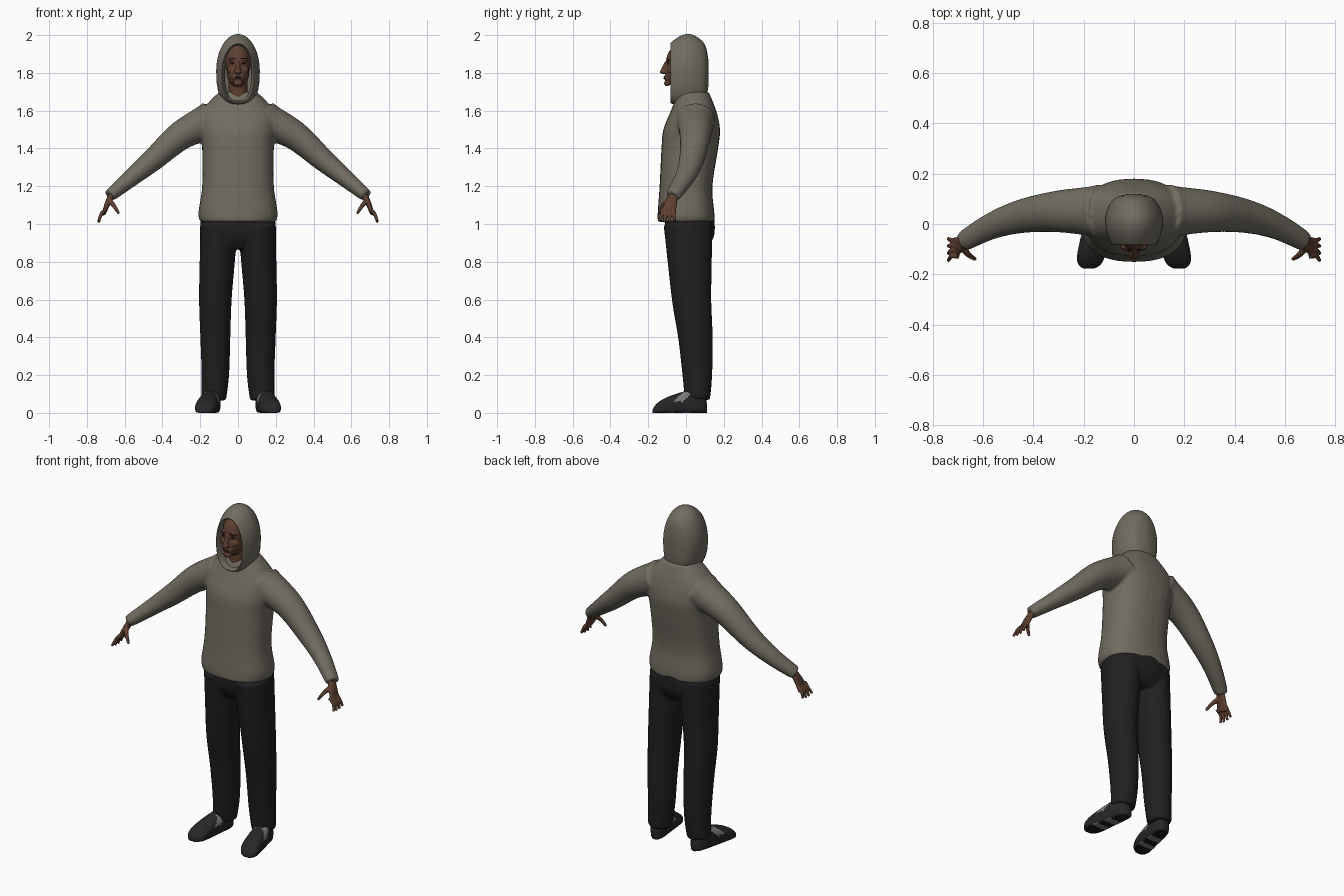
import bpy, bmesh, math
from mathutils import Vector

cube = bpy.data.objects.get("Cube")
if cube:
    bpy.data.objects.remove(cube, do_unlink=True)

X_AXIS, Y_AXIS, Z_AXIS = Vector((1, 0, 0)), Vector((0, 1, 0)), Vector((0, 0, 1))
SIDES = {"left": 1, "right": -1}


def material(name, red, green, blue):
    made = bpy.data.materials.new(name)
    made.use_nodes = True
    made.diffuse_color = (red, green, blue, 1)
    shader = made.node_tree.nodes["Principled BSDF"]
    shader.inputs["Base Color"].default_value = made.diffuse_color
    shader.inputs["Roughness"].default_value = 0.9
    return made


cloth = material("grey_cloth", 0.165, 0.15, 0.12)
denim = material("black_denim", 0.014, 0.014, 0.015)
skin_brown = material("brown_skin", 0.11, 0.05, 0.03)
lip_brown = material("dark_lip", 0.07, 0.03, 0.02)
brow_brown = material("dark_brow", 0.03, 0.01, 0.01)
leather = material("shoe_black", 0.02, 0.02, 0.02)
patch_grey = material("shoe_grey", 0.2, 0.2, 0.2)
rubber = material("sole_black", 0.01, 0.01, 0.01)


def spline(points, steps=6):
    """Smooth interpolation through points of any dimension."""
    points = [Vector(point) for point in points]
    last = len(points) - 1
    result = []
    for index in range(last):
        before, start = points[max(index - 1, 0)], points[index]
        end, after = points[index + 1], points[min(index + 2, last)]
        for step in range(steps):
            t = step / steps
            smooth_t = t * t * (3 - 2 * t)
            curve_in = (end - before) / 2 * (t * (1 - t) ** 2)
            curve_out = (after - start) / 2 * (t * t * (1 - t))
            result.append(start.lerp(end, smooth_t) + curve_in - curve_out)
    return result + [points[last]]


def loft(bm, sections, side=1, count=28, top=2, bottom=2, open_start=False):
    """Skin over sections of (centre, u radius, v radius), with squarer ovals for higher powers."""
    rings = []
    for centre, u, v in sections:
        ring = []
        for index in range(count):
            angle = math.tau * index / count
            c, s = math.cos(angle), math.sin(angle)
            bend = 2 / (top if s > 0 else bottom)
            place = centre + u * math.copysign(abs(c) ** bend, c) + v * math.copysign(abs(s) ** bend, s)
            ring.append(bm.verts.new((place.x * side, place.y, place.z)))
        rings.append(ring)
    for lower, upper in zip(rings, rings[1:]):
        for index in range(count):
            bm.faces.new((lower[index - 1], lower[index], upper[index], upper[index - 1]))
    if not open_start:
        bm.faces.new(rings[0])
    bm.faces.new(rings[-1])


def upright(rows):
    """Level ovals from rows of (height, y, half width, half depth)."""
    return [(Vector((0, y, z)), X_AXIS * wide, Y_AXIS * deep) for z, y, wide, deep in spline(rows)]


def limb(bm, points, start, end, side=1, ease=1):
    """Tapering tube along a path; start and end are (thickness, depth)."""
    path = spline(points)
    last = len(path) - 1
    sections = []
    for index, centre in enumerate(path):
        along = (path[min(index + 1, last)] - path[max(index - 1, 0)]).normalized()
        v = (Y_AXIS - along * along.y).normalized()
        thick, deep = Vector(start).lerp(Vector(end), (index / last) ** ease)
        sections.append((centre, along.cross(v) * thick, v * deep))
    loft(bm, sections, side)


def blob(bm, place, size):
    ball = bmesh.ops.create_uvsphere(bm, u_segments=24, v_segments=16, radius=1)
    bmesh.ops.scale(bm, vec=size, verts=ball["verts"])
    bmesh.ops.translate(bm, vec=place, verts=ball["verts"])


def finish(name, bm, materials, voxel=0, soften=0):
    """Make the object, blending overlapping pieces when a voxel size is given."""
    bmesh.ops.recalc_face_normals(bm, faces=bm.faces)
    for face in bm.faces:
        face.smooth = True
    mesh = bpy.data.meshes.new(name)
    bm.to_mesh(mesh)
    bm.free()
    for entry in materials:
        mesh.materials.append(entry)
    made = bpy.data.objects.new(name, mesh)
    bpy.context.collection.objects.link(made)
    if voxel:
        blend = made.modifiers.new("blend", "REMESH")
        blend.mode = "VOXEL"
        blend.voxel_size = voxel
        blend.use_smooth_shade = True
        relax = made.modifiers.new("soften", "SMOOTH")
        relax.factor = 0.5
        relax.iterations = soften


# Sweater: torso and sleeves blended together
bm = bmesh.new()
torso = [(1.01, 0, 0.2, 0.15), (1.06, 0, 0.21, 0.15), (1.2, 0, 0.19, 0.14), (1.4, 0.02, 0.19, 0.15),
         (1.5, 0.03, 0.2, 0.15), (1.6, 0.04, 0.19, 0.12), (1.7, 0.04, 0.1, 0.08)]
loft(bm, upright(torso), top=2.4, bottom=2.4)
sleeve = [(0.14, 0.05, 1.55), (0.3, 0.05, 1.47), (0.45, 0.03, 1.34), (0.57, -0.01, 1.24), (0.68, -0.07, 1.15)]
for side in SIDES.values():
    limb(bm, sleeve, (0.105, 0.11), (0.033, 0.04), side, ease=0.7)
finish("sweater", bm, [cloth], voxel=0.009, soften=6)

# Hood: upright hoops from inside the rolled rim to the back
bm = bmesh.new()
hoops = [(-0.02, 1.8, 0.07, 0.14), (-0.07, 1.8, 0.08, 0.15), (-0.08, 1.8, 0.09, 0.16), (-0.02, 1.81, 0.112, 0.19),
         (0.04, 1.81, 0.112, 0.19), (0.1, 1.8, 0.08, 0.15), (0.12, 1.8, 0.02, 0.06)]
hoop_sections = [(Vector((0, y, z)), X_AXIS * wide, Z_AXIS * tall) for y, z, wide, tall in spline(hoops)]
loft(bm, hoop_sections, count=48, bottom=2.6, open_start=True)
finish("hood", bm, [cloth])

# Head: skull, jaw, neck, nose, mouth and chin blended together
bm = bmesh.new()
blob(bm, (0, -0.01, 1.86), (0.07, 0.095, 0.1))
blob(bm, (0, -0.04, 1.8), (0.06, 0.07, 0.075))
blob(bm, (0, -0.1, 1.775), (0.03, 0.016, 0.02))
blob(bm, (0, -0.1, 1.745), (0.025, 0.016, 0.016))
blob(bm, (0, -0.12, 1.805), (0.02, 0.02, 0.01))
limb(bm, [(0, 0, 1.62), (0, 0, 1.8)], (0.05, 0.05), (0.05, 0.05))
limb(bm, [(0, -0.1, 1.86), (0, -0.12, 1.81)], (0.008, 0.01), (0.014, 0.016))
for side in SIDES.values():
    blob(bm, (side * 0.028, -0.09, 1.872), (0.026, 0.014, 0.009))
    blob(bm, (side * 0.037, -0.08, 1.815), (0.02, 0.02, 0.02))
finish("head", bm, [skin_brown], voxel=0.0035, soften=4)

bm = bmesh.new()
for height in (1.771, 1.779):
    blob(bm, (0, -0.112, height), (0.02, 0.007, 0.004))
finish("lips", bm, [lip_brown])

bm = bmesh.new()
for side in SIDES.values():
    blob(bm, (side * 0.029, -0.095, 1.852), (0.013, 0.005, 0.004))
    blob(bm, (side * 0.029, -0.1, 1.875), (0.017, 0.005, 0.003))
finish("eyes_and_brows", bm, [brow_brown])

# Trousers: seat and legs blended together
bm = bmesh.new()
loft(bm, upright([(0.87, 0.02, 0.13, 0.09), (0.94, 0.02, 0.2, 0.13), (1.05, 0.02, 0.19, 0.13)]))
leg = [(0.1, 0.01, 1), (0.11, 0.02, 0.8), (0.12, 0.03, 0.6), (0.12, 0.05, 0.4), (0.12, 0.06, 0.2), (0.13, 0.06, 0.07)]
for side in SIDES.values():
    limb(bm, leg, (0.1, 0.13), (0.066, 0.066), side)
finish("trousers", bm, [denim], voxel=0.009, soften=4)

for label, side in SIDES.items():
    # Hand: palm, thumb and four spreading fingers
    bm = bmesh.new()
    limb(bm, [(0.66, -0.06, 1.17), (0.69, -0.08, 1.11), (0.71, -0.095, 1.055)], (0.02, 0.022), (0.01, 0.043), side)
    limb(bm, [(0.68, -0.09, 1.12), (0.66, -0.12, 1.1), (0.63, -0.14, 1.055)], (0.016, 0.016), (0.007, 0.007), side)
    for finger in range(4):
        spread = finger - 1.5
        y = -0.096 + 0.021 * spread
        tip = 1.005 + 0.007 * abs(spread)
        limb(bm, [(0.7, y, 1.08), (0.725, y, 1.05), (0.738, y - 0.006 + 0.008 * spread, tip)],
             (0.011, 0.012), (0.007, 0.007), side)
    finish(label + "_hand", bm, [skin_brown], voxel=0.0035, soften=3)

    # Shoe: rounded from heel to toe, with a flat sole and grey side patches
    bm = bmesh.new()
    sections = []
    slices = 48
    for index in range(slices + 1):
        t = 0.01 + 0.98 * index / slices
        rounding = math.sqrt(1 - abs(2 * t - 1) ** 6)
        tall = 0.065 * math.cos(1.2 * t) * rounding
        wide = (0.045 + 0.015 * t) * rounding
        centre = Vector((0.13 + 0.05 * t, 0.115 - 0.295 * t, tall))
        sections.append((centre, X_AXIS * wide, Z_AXIS * tall))
    loft(bm, sections, side, count=40, top=2.2, bottom=5)
    bmesh.ops.recalc_face_normals(bm, faces=bm.faces)
    for face in bm.faces:
        spot = face.calc_center_median()
        if face.normal.z < -0.8:
            face.material_index = 1 if abs(abs(spot.y + 0.04) - 0.04) < 0.02 else 2
        elif 0.06 < spot.z < 0.11 and abs(spot.y - spot.z + 0.1) < 0.025 and abs(face.normal.x) > 0.3:
            face.material_index = 1
    finish(label + "_shoe", bm, [leather, patch_grey, rubber])
